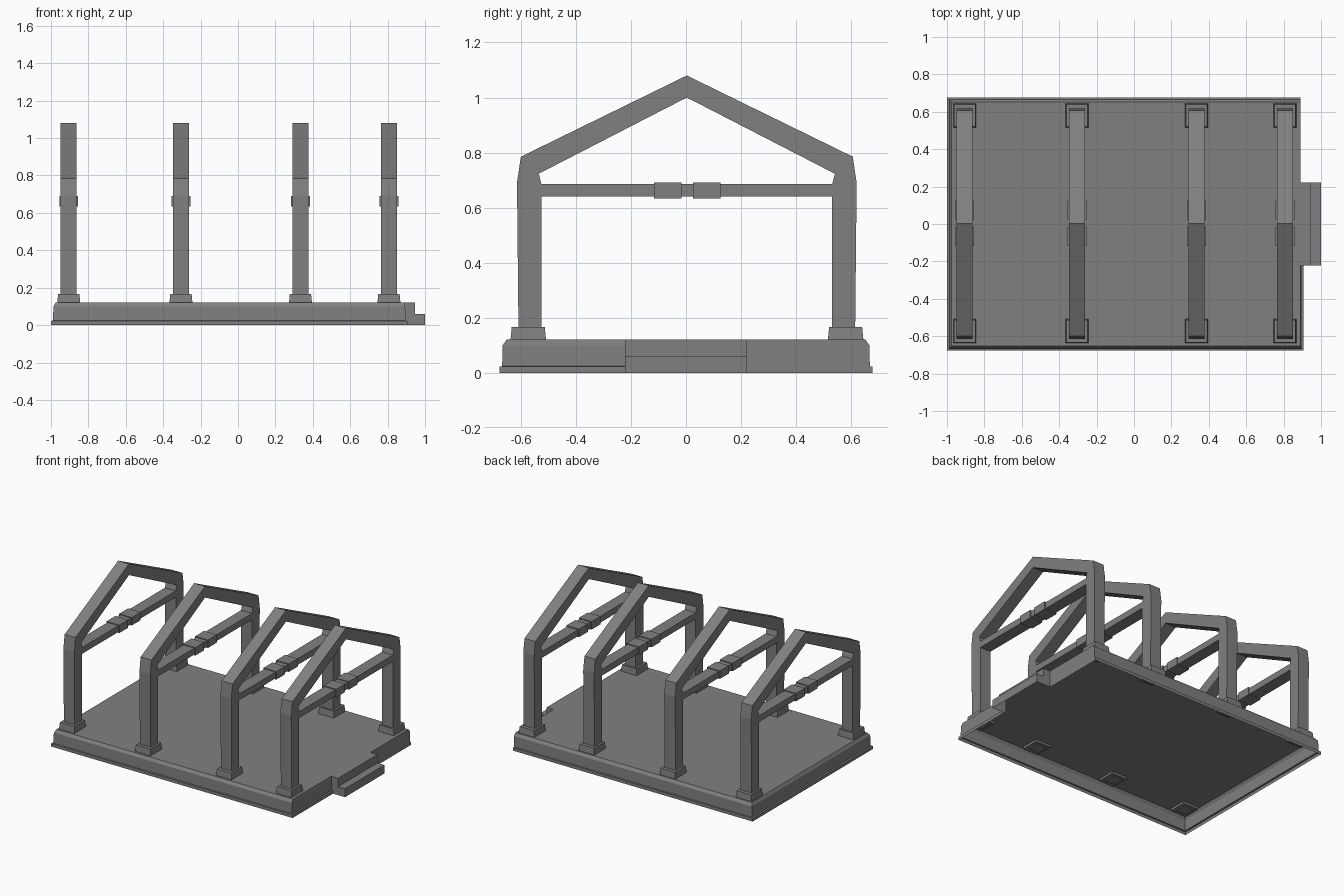
import bpy, bmesh, math

if "Cube" in bpy.data.objects:
    bpy.data.objects.remove(bpy.data.objects["Cube"])

grey = bpy.data.materials.new("stone grey")
grey.diffuse_color = (0.216, 0.216, 0.216, 1)
grey.use_nodes = True
grey.node_tree.nodes["Principled BSDF"].inputs["Base Color"].default_value = grey.diffuse_color


def add_object(name, mesh):
    ob = bpy.data.objects.new(name, mesh)
    bpy.context.collection.objects.link(ob)
    if not mesh.materials:
        mesh.materials.append(grey)
    return ob


def bm_object(name, bm):
    mesh = bpy.data.meshes.new(name)
    bm.to_mesh(mesh)
    bm.free()
    return add_object(name, mesh)


def rect_rings(bm, cx, cy, rings):
    """Closed block from stacked rectangles (half x, half y, z)."""
    loops = [[bm.verts.new((cx + sx * hx, cy + sy * hy, z))
              for sx, sy in ((-1, -1), (1, -1), (1, 1), (-1, 1))]
             for hx, hy, z in rings]
    bm.faces.new(loops[0][::-1])
    bm.faces.new(loops[-1])
    for a, b in zip(loops, loops[1:]):
        for i in range(4):
            j = (i + 1) % 4
            bm.faces.new((a[i], a[j], b[j], b[i]))


# Platform: open-bottomed shell with a bottom flange and chamfered top
bm = bmesh.new()
levels = [  # left x, right x front, right x back, half y, z
    (-1.0, 0.905, 0.89, 0.677, 0.0),
    (-1.0, 0.905, 0.89, 0.677, 0.022),
    (-0.989, 0.895, 0.89, 0.668, 0.024),
    (-0.987, 0.894, 0.89, 0.666, 0.1),
    (-0.975, 0.89, 0.89, 0.652, 0.12),
]
S = 0.222  # half width of the step
loops = []
for x0, xf, xb, hy, z in levels:
    pts = ((x0, -hy), (xf, -hy), (xf, -S), (xb, S), (xb, hy), (x0, hy))
    loops.append([bm.verts.new((x, y, z)) for x, y in pts])
for a, b in zip(loops, loops[1:]):
    for i in range(6):
        if i != 2:  # opening behind the step
            j = (i + 1) % 6
            bm.faces.new((a[i], a[j], b[j], b[i]))
bm.faces.new(loops[-1])
bm_object("platform", bm)

# Entrance step: hollow two-tread profile
bm = bmesh.new()
prof = [(0.89, 0), (0.89, 0.12), (0.945, 0.12), (0.945, 0.06), (1, 0.06), (1, 0)]
lo = [bm.verts.new((x, -S, z)) for x, z in prof]
hi = [bm.verts.new((x, S, z)) for x, z in prof]
bm.faces.new(lo[::-1])
bm.faces.new(hi)
for i in range(1, 5):
    bm.faces.new((lo[i], lo[i + 1], hi[i + 1], hi[i]))
bmesh.ops.recalc_face_normals(bm, faces=bm.faces)
for f in bm.faces:  # open shell: make the normals point outwards
    out = f.calc_center_median().y * f.normal.y
    if out < -1e-4 or (abs(f.normal.y) < 0.5 and f.normal.x + f.normal.z < 0):
        f.normal_flip()
bm_object("entrance_step", bm)

# Gable frame outline (y, z), mirrored, with a triangular opening above the tie
half = [(0.528, 0.64), (0.528, 0.10), (0.611, 0.10), (0.617, 0.69), (0.603, 0.785)]
outline = half + [(0, 1.08)] + [(-y, z) for y, z in reversed(half)]
hole = [(0.528, 0.685), (0.538, 0.723), (0, 1.0), (-0.538, 0.723), (-0.528, 0.685)]
curve = bpy.data.curves.new("frame_profile", 'CURVE')
curve.dimensions = '2D'
curve.fill_mode = 'BOTH'
curve.extrude = 0.0428
for pts in (outline, hole):
    sp = curve.splines.new('POLY')
    sp.points.add(len(pts) - 1)
    for p, (u, v) in zip(sp.points, pts):
        p.co = (u, v, 0, 1)
    sp.use_cyclic_u = True
tmp = bpy.data.objects.new("frame_profile", curve)
bpy.context.collection.objects.link(tmp)
deps = bpy.context.evaluated_depsgraph_get()
frame_mesh = bpy.data.meshes.new_from_object(tmp.evaluated_get(deps))
bpy.data.objects.remove(tmp)
bm = bmesh.new()
bm.from_mesh(frame_mesh)
bmesh.ops.remove_doubles(bm, verts=bm.verts, dist=1e-4)
bmesh.ops.recalc_face_normals(bm, faces=bm.faces)
bm.to_mesh(frame_mesh)
bm.free()
for p in frame_mesh.polygons:
    p.use_smooth = False

# Four frames, each with two foot pads and two collars on the tie beam
for n, x in enumerate((-0.905, -0.305, 0.334, 0.807), 1):
    ob = add_object(f"gable_frame_{n}", frame_mesh)
    ob.location = (x, 0.003, 0)
    ob.rotation_euler = (math.pi / 2, 0, math.pi / 2)
    bm = bmesh.new()
    for y in (-0.573, 0.58):
        rect_rings(bm, x, y, [(0.061, 0.064, 0.105), (0.061, 0.064, 0.125),
                              (0.057, 0.06, 0.166)])
    bm_object(f"foot_pads_{n}", bm)
    bm = bmesh.new()
    for y in (-0.067, 0.075):
        rect_rings(bm, x, y, [(0.05, 0.05, 0.634), (0.05, 0.05, 0.691)])
    bm_object(f"tie_collars_{n}", bm)
